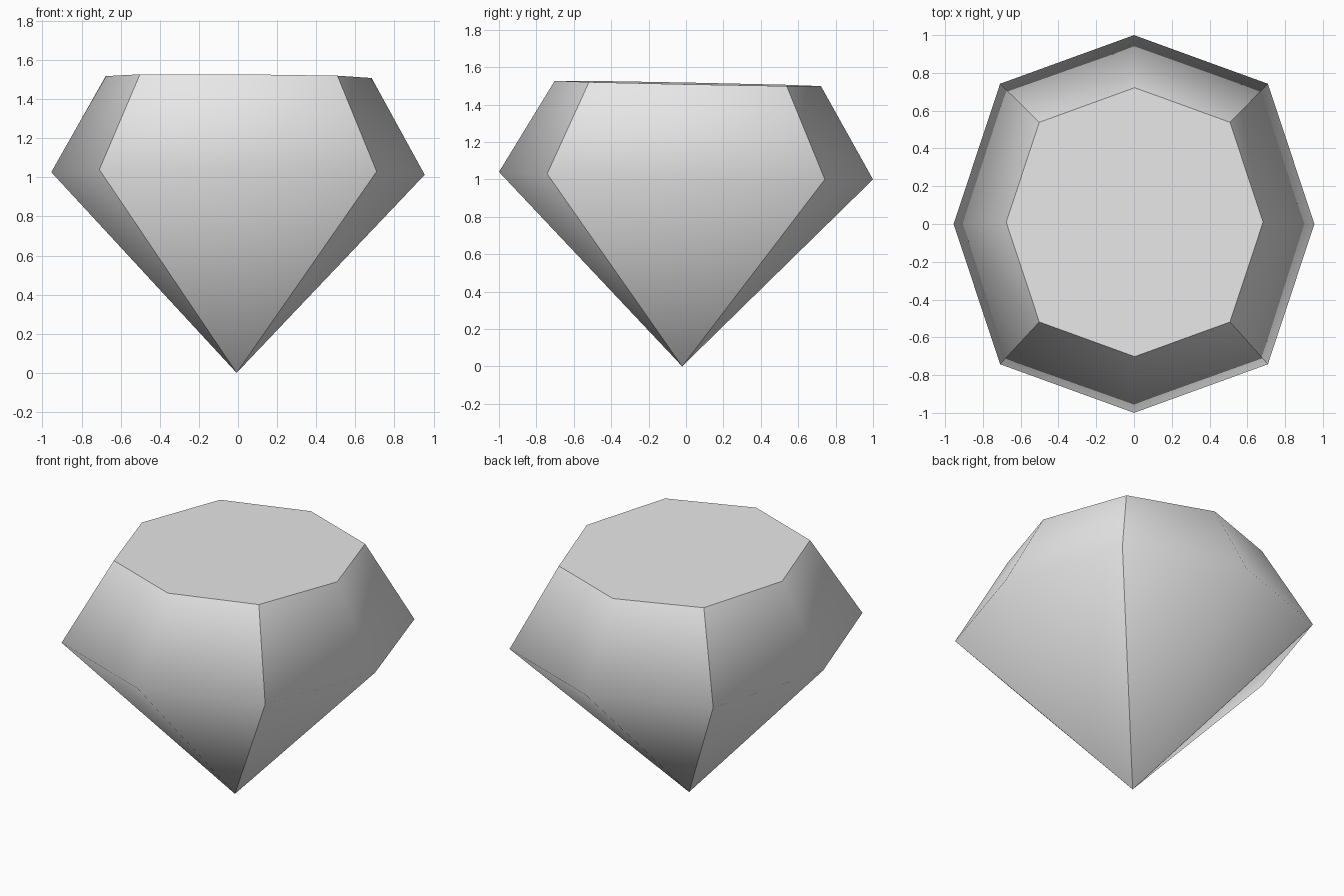
import bpy
import bmesh
from math import sin, cos, pi
from mathutils import Matrix, Vector

cube = bpy.data.objects.get("Cube")
if cube:
    bpy.data.objects.remove(cube, do_unlink=True)

# Pale grey stone
stone = bpy.data.materials.new("pale_grey")
stone.use_nodes = True
stone.diffuse_color = (0.8, 0.8, 0.8, 1)
stone.node_tree.nodes["Principled BSDF"].inputs["Base Color"].default_value = (0.8, 0.8, 0.8, 1)

GIRDLE_Z, TOP_Z = 1.02, 1.513
bm = bmesh.new()


def ring(scale, z):
    """Eight points; the diagonal corners stand out a little further."""
    points = []
    for i in range(8):
        r = scale * (1.05 if i % 2 else 1.0)
        points.append(bm.verts.new((0.955 * r * cos(i * pi / 4), r * sin(i * pi / 4), z)))
    return points


# Table, crown and pavilion
girdle = ring(1.0, GIRDLE_Z)
table = ring(0.712, TOP_Z)
point = bm.verts.new((0, 0, 0))
bm.faces.new(table)
for i in range(8):
    j = (i + 1) % 8
    bm.faces.new((girdle[i], girdle[j], table[j], table[i]))
    bm.faces.new((point, girdle[j], girdle[i]))
bmesh.ops.recalc_face_normals(bm, faces=bm.faces)

# Smooth sides, kept sharp along the table rim and the four corners
for face in bm.faces:
    face.smooth = True
for i in range(8):
    bm.edges.get((table[i], table[(i + 1) % 8])).smooth = False
    if i % 2:
        bm.edges.get((table[i], girdle[i])).smooth = False
        bm.edges.get((girdle[i], point)).smooth = False

# Slight lean about the girdle centre
centre = Vector((0, 0, GIRDLE_Z))
lean = Matrix.Rotation(-0.02, 3, "X") @ Matrix.Rotation(0.007, 3, "Y")
bmesh.ops.rotate(bm, verts=bm.verts, cent=centre, matrix=lean)

mesh = bpy.data.meshes.new("gemstone")
bm.to_mesh(mesh)
bm.free()
mesh.materials.append(stone)
gem = bpy.data.objects.new("gemstone", mesh)
bpy.context.collection.objects.link(gem)
